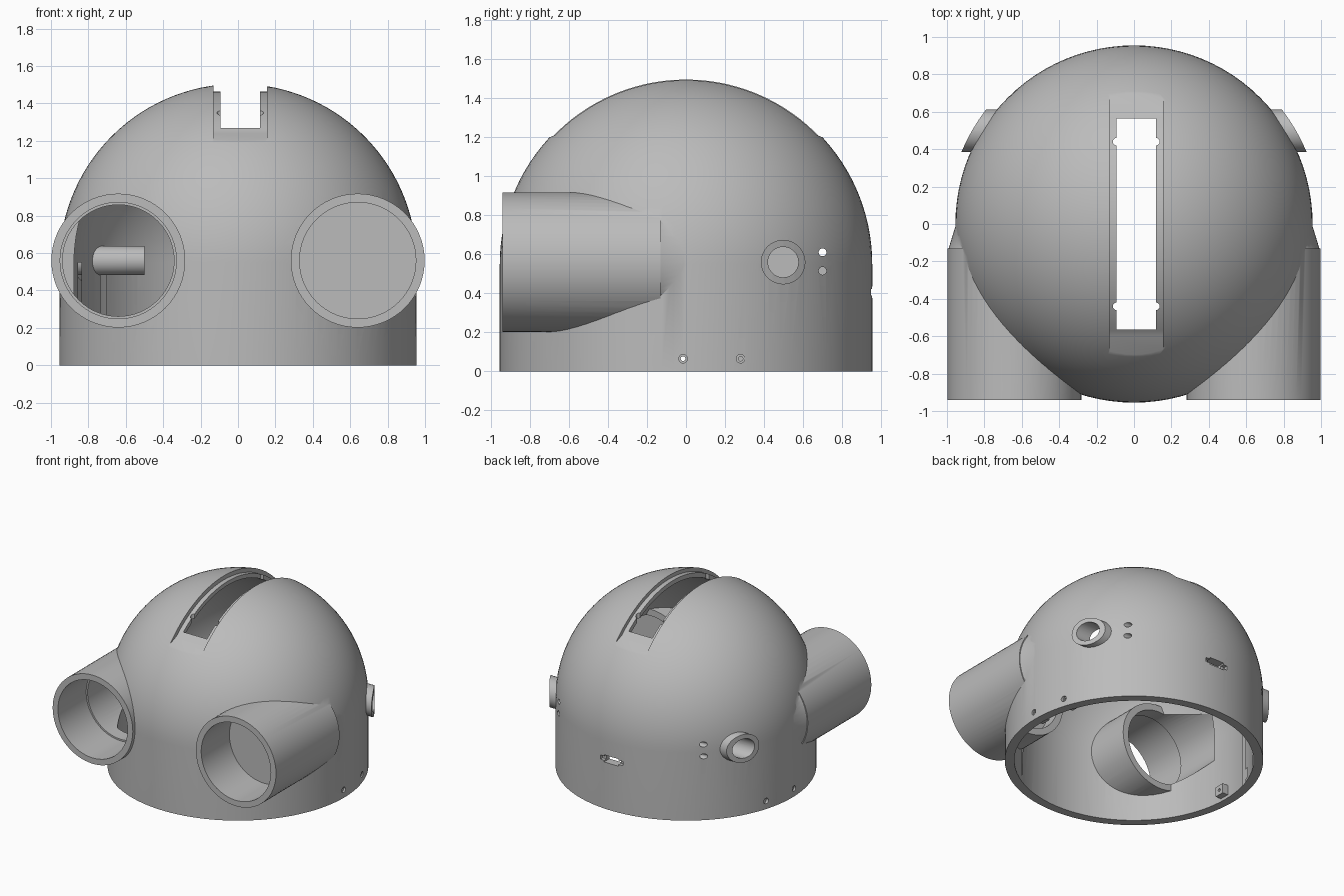
import bpy, bmesh, math
from mathutils import Matrix, Vector

if "Cube" in bpy.data.objects:
    bpy.data.objects.remove(bpy.data.objects["Cube"])

grey = bpy.data.materials.new("plain_grey")
grey.diffuse_color = (0.5, 0.5, 0.5, 1)
grey.use_nodes = True
grey.node_tree.nodes["Principled BSDF"].inputs["Base Color"].default_value = grey.diffuse_color


def finish(bm, name):
    bmesh.ops.recalc_face_normals(bm, faces=bm.faces)
    me = bpy.data.meshes.new(name)
    bm.to_mesh(me)
    bm.free()
    ob = bpy.data.objects.new(name, me)
    me.materials.append(grey)
    bpy.context.collection.objects.link(ob)
    return ob


def lathe(name, profile, seg=96):
    """Solid of revolution about z; the profile starts and ends on the axis."""
    bm = bmesh.new()
    rings = []
    for r, z in profile:
        if r < 1e-6:
            rings.append([bm.verts.new((0, 0, z))])
        else:
            rings.append([bm.verts.new((r * math.cos(2 * math.pi * i / seg),
                                        r * math.sin(2 * math.pi * i / seg), z)) for i in range(seg)])
    for a, b in zip(rings, rings[1:]):
        for i in range(seg):
            j = (i + 1) % seg
            if len(a) == 1:
                bm.faces.new((a[0], b[i], b[j]))
            elif len(b) == 1:
                bm.faces.new((a[i], a[j], b[0]))
            else:
                bm.faces.new((a[i], a[j], b[j], b[i]))
    return finish(bm, name)


def rod(name, start, end, r1, r2=None, seg=64):
    s, e = Vector(start), Vector(end)
    bm = bmesh.new()
    rot = (e - s).to_track_quat('Z', 'Y').to_matrix().to_4x4()
    bmesh.ops.create_cone(bm, cap_ends=True, segments=seg, radius1=r1,
                          radius2=r1 if r2 is None else r2, depth=(e - s).length,
                          matrix=Matrix.Translation((s + e) / 2) @ rot)
    return finish(bm, name)


def box(name, lo, hi):
    lo, hi = Vector(lo), Vector(hi)
    bm = bmesh.new()
    bmesh.ops.create_cube(bm, size=1, matrix=Matrix.Translation((lo + hi) / 2)
                          @ Matrix.Diagonal((*(hi - lo), 1)))
    return finish(bm, name)


def combine(target, tool, op):
    mod = target.modifiers.new("bool", 'BOOLEAN')
    mod.operation, mod.object, mod.solver = op, tool, 'EXACT'
    bpy.context.view_layer.objects.active = target
    bpy.ops.object.modifier_apply(modifier=mod.name)
    bpy.data.objects.remove(tool)


def dome_profile(r, base):
    arc = [(r * math.cos(math.radians(a)), 0.55 + r * math.sin(math.radians(a)))
           for a in range(0, 90, 3)]
    return [(0, base), (r, base)] + arc + [(0, 0.55 + r)]


R, RIN, EX, EZ = 0.955, 0.885, 0.64, 0.56

# Outer dome and the hollow space inside it
body = lathe("dome_shell", dome_profile(R, 0))
hollow = lathe("hollow", dome_profile(RIN, -0.2))

for s in (-1, 1):
    x = s * EX
    # Eye tube with a tapered tail blending into the dome
    tube = rod("eye_tube", (x, -0.94, EZ), (x, -0.13, EZ), 0.358)
    combine(body, tube, 'UNION')
    tail = rod("tube_tail", (x, -0.15, EZ), (x, 0.02, EZ), 0.357, 0.305)
    combine(body, tail, 'UNION')
    # The tube wall continues a little way inside the dome
    combine(hollow, rod("tube_keep", (x, -1.2, EZ), (x, -0.47, EZ), 0.35), 'DIFFERENCE')
    # Ear boss following the curve of the wall
    ear = rod("ear_boss", (s * 0.6, 0.498, EZ), (s * 1.1, 0.498, EZ), 0.114, seg=48)
    combine(ear, rod("ear_trim", (0, 0, 0), (0, 0, 1), 1.0, seg=96), 'INTERSECT')
    combine(body, ear, 'UNION')

combine(body, hollow, 'DIFFERENCE')

for s in (-1, 1):
    x = s * EX
    # Stepped eye bore
    combine(body, rod("bore", (x, -1.2, EZ), (x, -0.12, EZ), 0.298), 'DIFFERENCE')
    combine(body, rod("bore_step", (x, -1.2, EZ), (x, -0.58, EZ), 0.311), 'DIFFERENCE')
    # Ear hole and the two wire holes beside it
    combine(body, rod("ear_hole", (s * 0.5, 0.498, EZ), (s * 1.2, 0.498, EZ), 0.078, seg=48), 'DIFFERENCE')
    for z in (0.515, 0.61):
        combine(body, rod("wire_hole", (s * 0.4, 0.70, z), (s * 1.1, 0.70, z), 0.02, seg=20), 'DIFFERENCE')
    # Base screw holes with blocks on the inside
    for y in (-0.015, 0.28):
        wall = math.sqrt(R * R - y * y)
        a, b = sorted((s * (wall - 0.12), s * (wall - 0.03)))
        combine(body, box("nut_block", (a, y - 0.04, 0.025), (b, y + 0.04, 0.105)), 'UNION')
        combine(body, rod("screw", (s * 0.6, y, 0.065), (s * 1.1, y, 0.065), 0.012, seg=20), 'DIFFERENCE')
        combine(body, rod("sink", (s * (wall - 0.015), y, 0.065), (s * 1.1, y, 0.065), 0.022, seg=20), 'DIFFERENCE')

# Stepped slot over the crown: shallow recess with sloped ends
outline = []
for k in range(-20, 21):
    y = 0.6 * k / 20
    outline.append((y, 0.55 + math.sqrt(0.913 ** 2 - y * y)))
outline += [(0.82, 1.155), (0.82, 1.7), (-0.82, 1.7), (-0.82, 1.155)]
bm = bmesh.new()
face = bm.faces.new([bm.verts.new((-0.13, y, z)) for y, z in outline])
ext = bmesh.ops.extrude_face_region(bm, geom=[face])
bmesh.ops.translate(bm, vec=(0.285, 0, 0),
                    verts=[v for v in ext["geom"] if isinstance(v, bmesh.types.BMVert)])
combine(body, finish(bm, "recess"), 'DIFFERENCE')
combine(body, box("slot", (-0.093, -0.563, 1.0), (0.117, 0.563, 1.8)), 'DIFFERENCE')
for y in (-0.44, 0.44):
    for x in (-0.093, 0.117):
        combine(body, rod("slot_screw", (x, y, 1.1), (x, y, 1.6), 0.02, seg=16), 'DIFFERENCE')

# Rear connector port
combine(body, box("port", (-0.065, 0.7, 0.376), (0.065, 1.1, 0.434)), 'DIFFERENCE')
combine(body, box("port_wings", (-0.1, 0.92, 0.388), (0.1, 1.1, 0.422)), 'DIFFERENCE')

# Smooth shading with crisp edges
bpy.ops.object.select_all(action='DESELECT')
body.select_set(True)
bpy.context.view_layer.objects.active = body
bpy.ops.object.shade_smooth_by_angle(angle=math.radians(30))
